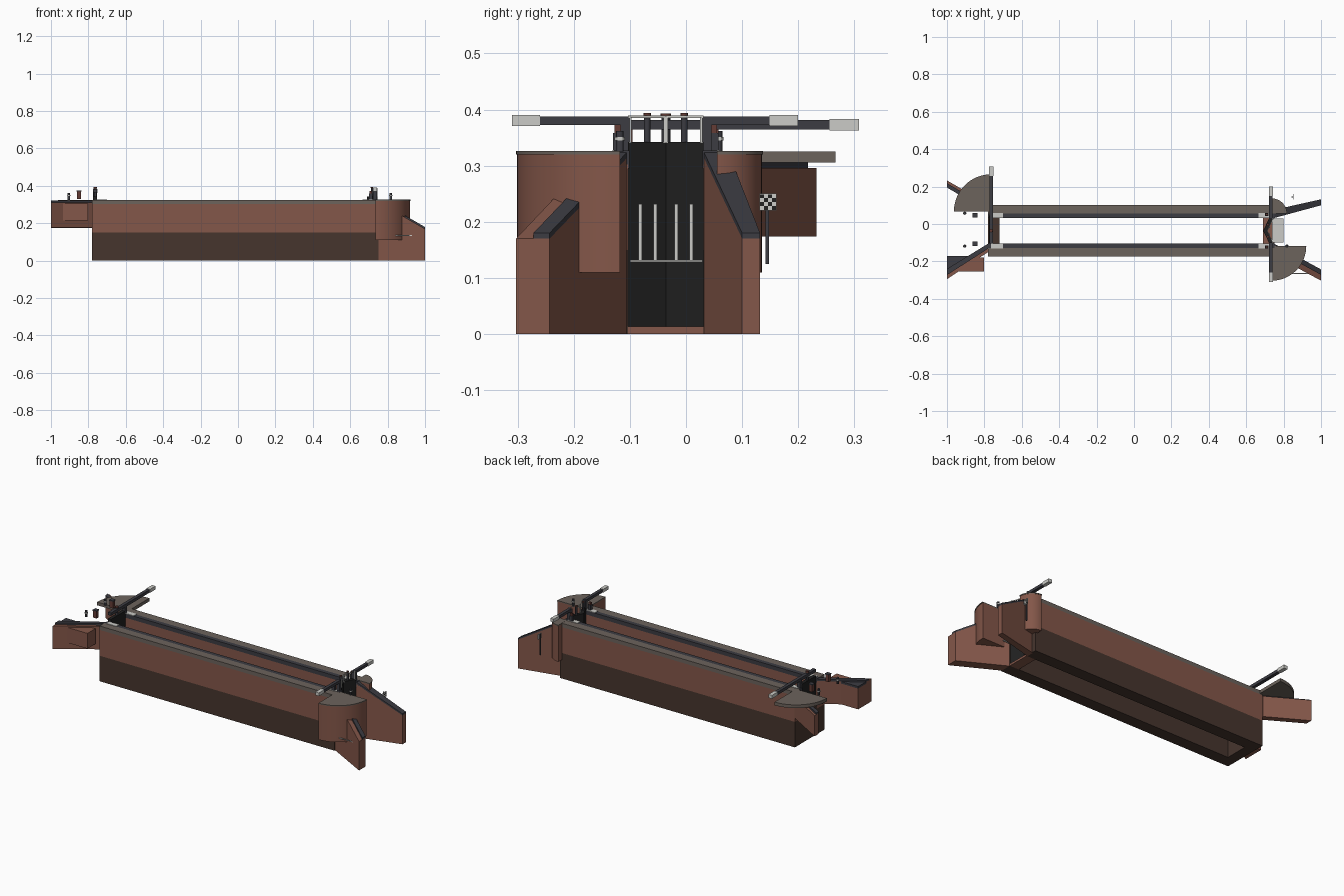
import bpy, bmesh, math
from mathutils import Vector

if "Cube" in bpy.data.objects:
    bpy.data.objects.remove(bpy.data.objects["Cube"], do_unlink=True)


def material(name, rgb):
    m = bpy.data.materials.new(name)
    m.use_nodes = True
    m.diffuse_color = (*rgb, 1)
    m.node_tree.nodes["Principled BSDF"].inputs["Base Color"].default_value = (*rgb, 1)
    return m


BRICK = material("brick", (0.23, 0.095, 0.067))
WET = material("wet brick", (0.062, 0.036, 0.027))
STONE = material("coping stone", (0.15, 0.125, 0.107))
SLATE = material("dark slate", (0.045, 0.045, 0.055))
BLACK = material("black timber", (0.014, 0.014, 0.014))
WHITE = material("white paint", (0.6, 0.6, 0.57))
RUST = material("rusty red", (0.13, 0.045, 0.035))


def prism(name, pts, z0, tops, mat, smooth=False):
    """Upright prism; z0 and tops are a number or one height per corner."""
    n = len(pts)
    low = z0 if isinstance(z0, (list, tuple)) else [z0] * n
    high = tops if isinstance(tops, (list, tuple)) else [tops] * n
    bm = bmesh.new()
    a = [bm.verts.new((p[0], p[1], z)) for p, z in zip(pts, low)]
    b = [bm.verts.new((p[0], p[1], z)) for p, z in zip(pts, high)]
    bm.faces.new(a[::-1])
    bm.faces.new(b)
    for i in range(n):
        j = (i + 1) % n
        bm.faces.new((a[i], a[j], b[j], b[i]))
    bmesh.ops.recalc_face_normals(bm, faces=bm.faces)
    me = bpy.data.meshes.new(name)
    bm.to_mesh(me)
    bm.free()
    me.materials.append(mat)
    ob = bpy.data.objects.new(name, me)
    bpy.context.collection.objects.link(ob)
    if smooth:
        bpy.ops.object.select_all(action='DESELECT')
        ob.select_set(True)
        bpy.context.view_layer.objects.active = ob
        bpy.ops.object.shade_smooth_by_angle(angle=math.radians(30))
    return ob


def box(name, x0, x1, y0, y1, z0, z1, mat):
    return prism(name, [(x0, y0), (x1, y0), (x1, y1), (x0, y1)], z0, z1, mat)


def round_post(name, x, y, r, z0, z1, mat):
    pts = [(x + r * math.cos(i * math.pi / 6), y + r * math.sin(i * math.pi / 6)) for i in range(12)]
    return prism(name, pts, z0, z1, mat, True)


def quarter(name, cx, cy, r, sx, sy, z0, z1, mat):
    arc = [(cx + sx * r * math.cos(i * math.pi / 32), cy + sy * r * math.sin(i * math.pi / 32))
           for i in range(17)]
    return prism(name, [(cx, cy)] + arc, z0, z1, mat, True)


MID = -0.036          # chamber centre line
L, R = -0.78, 0.75    # chamber wall ends
TOP = 0.325

# Chamber walls: wet lower half, dry brick, two-tone coping
for side, s in (("left", 1), ("right", -1)):
    inner, outer = MID + s * 0.067, MID + s * 0.138
    seam = MID + s * 0.092
    box(side + "_wall_base", L, R, inner, outer, 0, 0.15, WET)
    box(side + "_wall_brick", L, R, inner, outer, 0.15, 0.302, BRICK)
    box(side + "_coping_outer", L, R, seam, outer, 0.302, TOP, STONE)
    box(side + "_coping_inner", L, R, inner, seam, 0.302, TOP, SLATE)
    for x in (-0.765, 0.665):
        box(side + "_gate_stone", x, x + 0.065, inner, seam + s * 0.003, TOP, TOP + 0.003, WHITE)
    box(side + "_hollow_quoin", 0.725, R, inner - s * 0.002, seam, 0.295, 0.327, SLATE)

# Quarter-round landings
quarter("right_landing", 0.736, -0.118, 0.183, 1, -1, 0.11, 0.32, BRICK)
quarter("right_landing_top", 0.736, -0.118, 0.185, 1, -1, 0.32, 0.326, STONE)
quarter("left_landing", 0.736, 0.055, 0.08, 1, 1, 0.11, 0.32, BRICK)
quarter("left_landing_top", 0.736, 0.055, 0.082, 1, 1, 0.32, 0.326, STONE)
quarter("upper_landing_top", -0.763, 0.066, 0.2, -1, 1, 0.306, TOP, STONE)


def wing(name, a, b, c, d, z0, za, zb, inset):
    """Wing wall: inner line a-b, outer line d-c, with dark coping over part of its width."""
    prism(name, [a, b, c, d], z0, [za, zb, zb, za], BRICK)
    e, f = Vector(a).lerp(Vector(d), inset), Vector(b).lerp(Vector(c), inset)
    prism(name + "_coping", [a, b, f, e], [za - 0.002, zb - 0.002, zb - 0.002, za - 0.002],
          [za + 0.01, zb + 0.01, zb + 0.01, za + 0.01], SLATE)


# Wing walls: sloping at the lower end, level at the upper end
wing("lower_right_wing", (0.745, -0.103), (1, -0.243), (1, -0.303), (0.745, -0.165), 0, 0.316, 0.17, 0.48)
wing("lower_left_wing", (0.745, 0.031), (1, 0.10), (1, 0.132), (0.745, 0.075), 0, 0.316, 0.17, 1)
wing("upper_right_wing", (L, -0.105), (-1, -0.24), (-1, -0.295), (L, -0.15), 0.178, 0.312, 0.312, 0.6)
wing("upper_left_wing", (L, 0.065), (-1, 0.195), (-1, 0.233), (L, 0.105), 0.174, 0.296, 0.296, 0.6)
corner = [(-1, -0.172), (-0.87, -0.172), (-1, -0.25)]
prism("upper_corner", corner, 0.178, 0.30, BRICK)
prism("upper_corner_top", corner, 0.30, 0.312, SLATE)
box("side_buttress", -0.94, -0.803, -0.253, -0.18, 0.215, 0.305, BRICK)

# Sills
box("upper_sill", L, -0.72, -0.103, 0.031, 0, 0.17, WET)
box("lower_sill", 0.69, R, -0.103, 0.031, 0, 0.013, BRICK)

# Upper single-leaf gate with balance beam
box("upper_gate", -0.775, -0.755, -0.103, 0.031, 0.17, 0.342, BLACK)
box("upper_beam", -0.773, -0.754, -0.103, 0.256, 0.364, 0.381, SLATE)
box("upper_beam_end", -0.775, -0.752, 0.256, 0.308, 0.363, 0.383, WHITE)
box("upper_gate_post", -0.774, -0.754, 0.026, 0.046, 0.325, 0.37, SLATE)
round_post("upper_paddle_gear", -0.764, MID, 0.008, 0.34, 0.385, SLATE)
round_post("upper_paddle_cap", -0.764, MID, 0.009, 0.385, 0.393, RUST)

# Lower mitre gates with beams, paddle gear and railings
for side, s, tip, end in (("left", 1, 0.149, 0.2), ("right", -1, -0.26, -0.31)):
    hinge = MID + s * 0.067
    leaf = [(0.69, MID), (0.712, MID), (0.745, hinge), (0.723, hinge)]
    prism(side + "_gate", leaf, 0.013, 0.342, BLACK)
    box(side + "_heel_post", 0.722, 0.742, hinge - s * 0.005, hinge + s * 0.014, 0.32, 0.386, SLATE)
    box(side + "_beam", 0.723, 0.741, hinge, tip, 0.372, 0.388, SLATE)
    box(side + "_beam_end", 0.721, 0.743, tip, end, 0.371, 0.39, WHITE)
    round_post(side + "_paddle_gear", 0.716, MID + s * 0.033, 0.006, 0.34, 0.388, SLATE)
    round_post(side + "_paddle_cap", 0.716, MID + s * 0.033, 0.007, 0.388, 0.394, RUST)
    rail = [(0.712, MID), (0.715, MID), (0.745, hinge), (0.742, hinge)]
    prism(side + "_handrail", rail, 0.385, 0.389, WHITE)
    for x, y in ((0.712, MID + s * 0.002), (0.742, hinge - s * 0.004)):
        box(side + "_rail_post", x, x + 0.004, y - 0.002, y + 0.002, 0.34, 0.387, WHITE)
    # Leaks running down the gate
    for t in (0.28, 0.68):
        x, y = 0.712 + 0.033 * t, MID + s * 0.067 * t
        box(side + "_leak", x, x + 0.006, y - 0.003, y + 0.003, 0.13, 0.232, WHITE)
box("foam_sheet", 0.738, 0.80, -0.10, 0.029, 0.128, 0.132, WHITE)

# Ground paddles and bollards
for y, by in ((-0.118, -0.105), (0.058, 0.048)):
    for x in (-0.905, 0.817):
        if x < 0 or y < 0:
            round_post("bollard", x, y, 0.007, 0.325, 0.352, SLATE)
            round_post("bollard_band", x, y, 0.009, 0.345, 0.351, WHITE)
            round_post("bollard_top", x, y, 0.007, 0.352, 0.362, SLATE)
    box("ground_paddle", -0.862, -0.84, by - 0.01, by + 0.01, 0.33, 0.37, RUST)
    box("ground_paddle_cap", -0.864, -0.838, by - 0.012, by + 0.012, 0.37, 0.376, SLATE)
for y in (-0.122, 0.05):
    box("wall_winch", 0.70, 0.718, y - 0.008, y + 0.008, 0.325, 0.358, SLATE)
    box("wall_winch_cap", 0.702, 0.716, y - 0.005, y + 0.005, 0.358, 0.372, RUST)

# Depth sign on its post
box("sign_post", 0.843, 0.849, 0.142, 0.148, 0.125, 0.25, SLATE)
box("sign_board", 0.849, 0.853, 0.131, 0.161, 0.22, 0.25, WHITE)
for i in range(4):
    for j in range(4):
        if (i + j) % 2:
            y, z = 0.132 + i * 0.007, 0.221 + j * 0.007
            box("sign_check", 0.853, 0.854, y, y + 0.007, z, z + 0.007, BLACK)

# Mooring rail and iron plate on the lower right wing
box("mooring_rail", 0.83, 0.94, -0.266, -0.262, 0.133, 0.137, WHITE)
box("wing_plate", 0.862, 0.868, -0.192, -0.182, 0.13, 0.166, SLATE)
